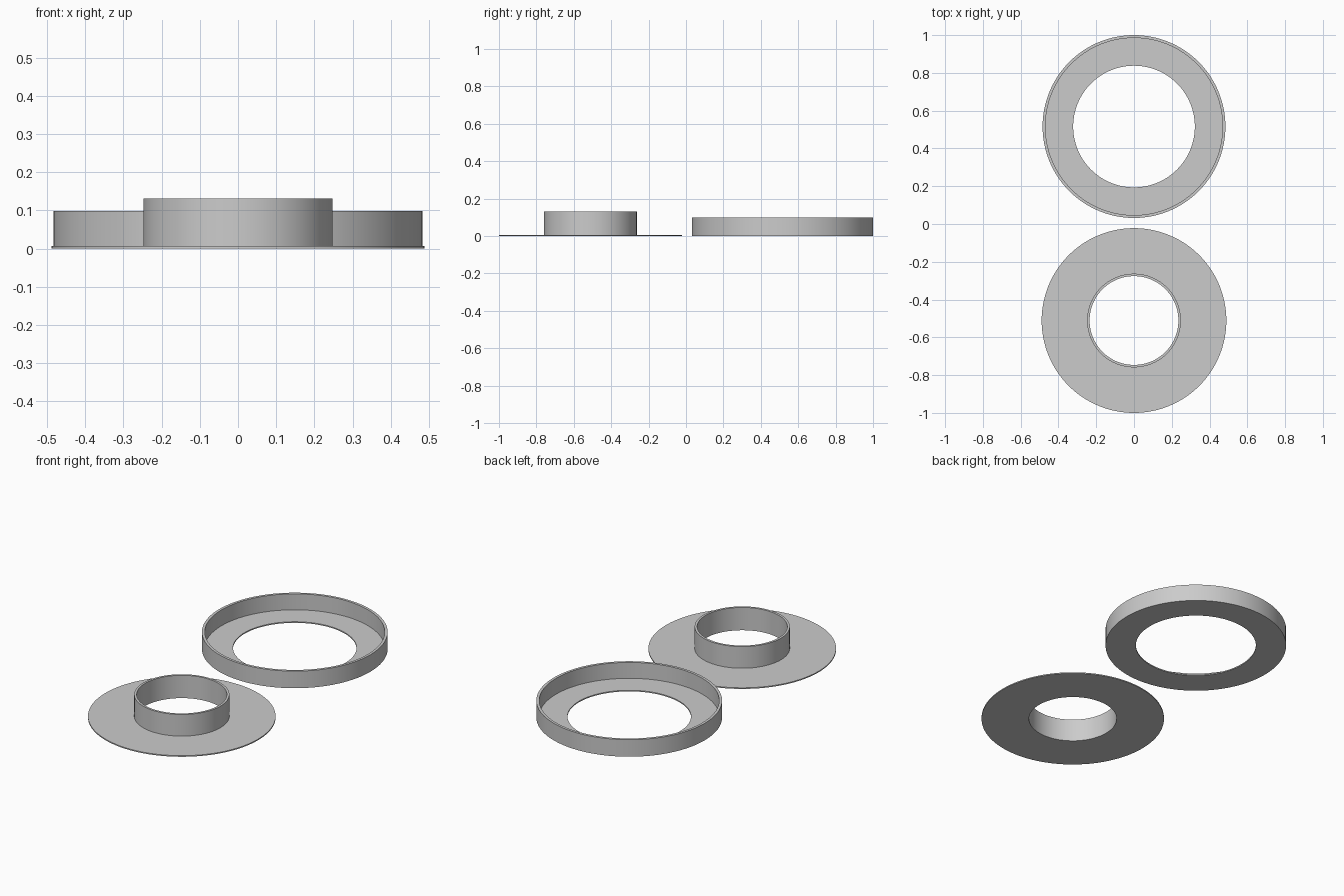
import bpy
import bmesh
import math

SEGMENTS = 128

cube = bpy.data.objects.get("Cube")
if cube:
    bpy.data.objects.remove(cube, do_unlink=True)

grey = bpy.data.materials.new("plain grey")
grey.use_nodes = True
colour = (0.6, 0.6, 0.6, 1.0)
grey.diffuse_color = colour
grey.node_tree.nodes["Principled BSDF"].inputs["Base Color"].default_value = colour


def lathe(name, profile, centre_y):
    """Revolve a closed (radius, height) profile around a vertical axis."""
    bm = bmesh.new()
    verts = [bm.verts.new((r, 0, z)) for r, z in profile]
    edges = [bm.edges.new((v, verts[(i + 1) % len(verts)]))
             for i, v in enumerate(verts)]
    bmesh.ops.spin(bm, geom=verts + edges, cent=(0, 0, 0), axis=(0, 0, 1),
                   angle=math.tau, steps=SEGMENTS, use_merge=True)
    bmesh.ops.remove_doubles(bm, verts=bm.verts[:], dist=0.0001)
    bmesh.ops.recalc_face_normals(bm, faces=bm.faces[:])
    mesh = bpy.data.meshes.new(name)
    bm.to_mesh(mesh)
    bm.free()
    mesh.materials.append(grey)
    obj = bpy.data.objects.new(name, mesh)
    obj.location.y = centre_y
    bpy.context.collection.objects.link(obj)
    bpy.ops.object.select_all(action="DESELECT")
    obj.select_set(True)
    bpy.context.view_layer.objects.active = obj
    bpy.ops.object.shade_smooth_by_angle(angle=math.radians(30))
    return obj


FLOOR = 0.0065

# Flat flange with an upright collar around its hole
lathe("collared_flange",
      [(0.235, 0), (0.489, 0), (0.489, FLOOR), (0.248, FLOOR),
       (0.248, 0.131), (0.235, 0.131)], -0.511)

# Shallow ring tray with an upright outer rim
lathe("rimmed_ring",
      [(0.322, 0), (0.484, 0), (0.484, 0.098), (0.469, 0.098),
       (0.469, FLOOR), (0.322, FLOOR)], 0.516)
